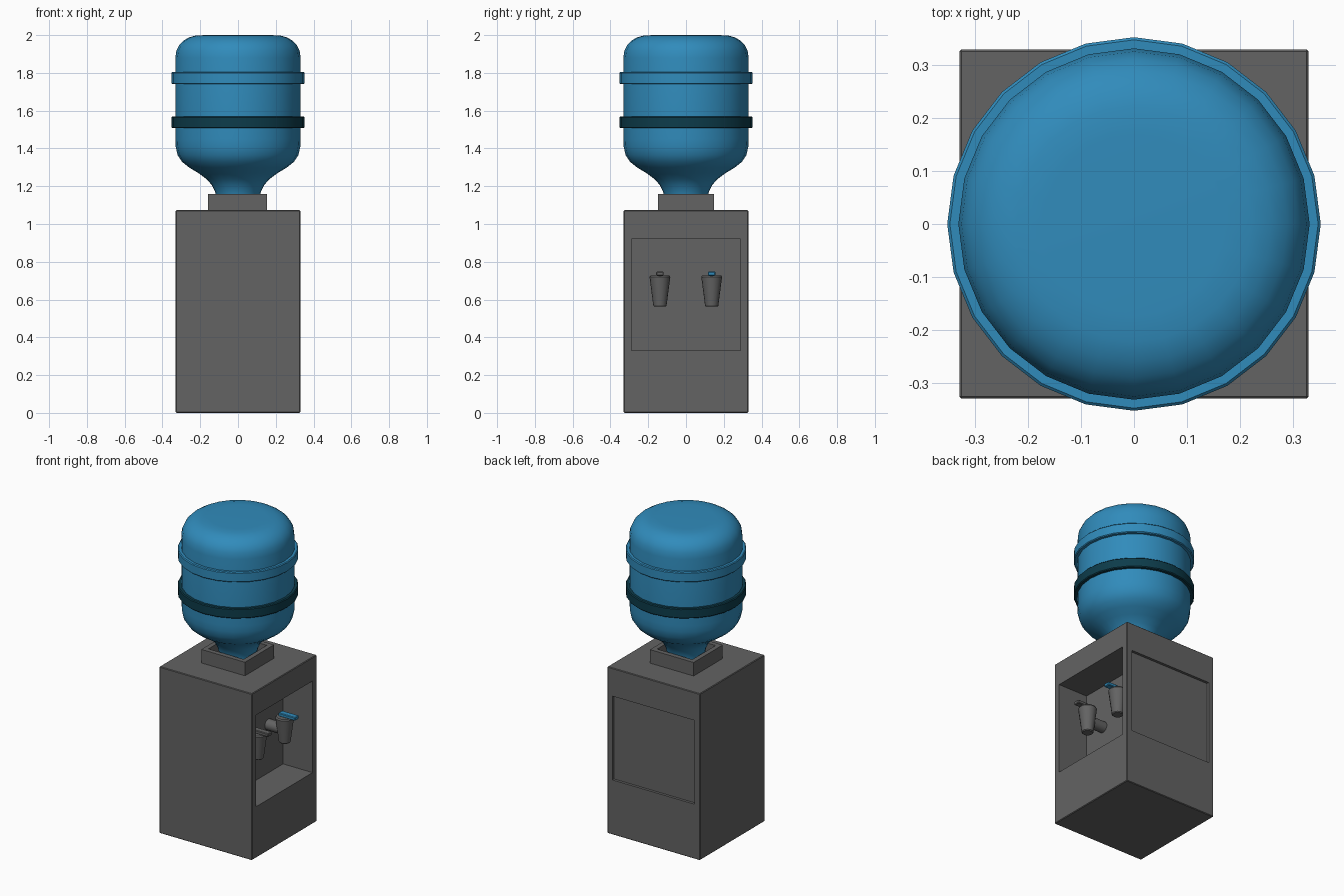
import bpy, bmesh, math
from mathutils import Matrix

if "Cube" in bpy.data.objects:
    bpy.data.objects.remove(bpy.data.objects["Cube"])


def mat(name, rgb):
    m = bpy.data.materials.new(name)
    m.diffuse_color = (*rgb, 1)
    m.use_nodes = True
    m.node_tree.nodes["Principled BSDF"].inputs["Base Color"].default_value = m.diffuse_color
    return m


GREY = mat("grey plastic", (0.125, 0.125, 0.125))
BLUE = mat("water blue", (0.03, 0.26, 0.5))
TEAL = mat("dark teal", (0.004, 0.045, 0.07))


def finish(name, bm, m, smooth=True):
    bmesh.ops.recalc_face_normals(bm, faces=bm.faces[:])
    me = bpy.data.meshes.new(name)
    bm.to_mesh(me)
    bm.free()
    me.materials.append(m)
    ob = bpy.data.objects.new(name, me)
    bpy.context.collection.objects.link(ob)
    bpy.ops.object.select_all(action='DESELECT')
    ob.select_set(True)
    bpy.context.view_layer.objects.active = ob
    if smooth:
        bpy.ops.object.shade_smooth_by_angle(angle=math.radians(35))
    return ob


def box(name, lo, hi, m, bevel=0.0):
    bm = bmesh.new()
    size = [b - a for a, b in zip(lo, hi)]
    mid = [(a + b) / 2 for a, b in zip(lo, hi)]
    bmesh.ops.create_cube(bm, size=1, matrix=Matrix.Translation(mid) @ Matrix.Diagonal((*size, 1)))
    if bevel:
        bmesh.ops.bevel(bm, geom=bm.edges[:], offset=bevel, segments=1, affect='EDGES')
    return finish(name, bm, m, False)


def lathe(name, profile, m, sides=24, matrix=Matrix(), closed=False):
    # revolve (radius, height) points; open profiles get flat end caps
    bm = bmesh.new()
    rings = [[bm.verts.new((r * math.cos(i * math.tau / sides), r * math.sin(i * math.tau / sides), z))
              for i in range(sides)] for r, z in profile]
    pairs = list(zip(rings, rings[1:] + rings[:1]))
    for a, b in (pairs if closed else pairs[:-1]):
        for i in range(sides):
            j = (i + 1) % sides
            bm.faces.new((a[i], a[j], b[j], b[i]))
    if not closed:
        bm.faces.new(rings[0][::-1])
        bm.faces.new(rings[-1])
    bm.transform(matrix)
    return finish(name, bm, m)


def cut(ob, lo, hi):
    cutter = box("cutter", lo, hi, GREY)
    cutter.hide_render = True
    mod = ob.modifiers.new("cut", 'BOOLEAN')
    mod.operation = 'DIFFERENCE'
    mod.solver = 'EXACT'
    mod.object = cutter
    bpy.context.view_layer.objects.active = ob
    bpy.ops.object.modifier_apply(modifier=mod.name)
    bpy.data.objects.remove(cutter)


# Cabinet with tap alcove on the right and shallow panel on the back
cabinet = box("cabinet", (-0.33, -0.33, 0), (0.33, 0.33, 1.073), GREY, 0.004)
cut(cabinet, (0.12, -0.288, 0.33), (0.5, 0.288, 0.92))
cut(cabinet, (-0.293, 0.313, 0.352), (0.293, 0.5, 0.892))

# Hollow square collar holding the bottle
collar = box("collar", (-0.158, -0.148, 1.065), (0.153, 0.148, 1.16), GREY)
cut(collar, (-0.128, -0.118, 1.078), (0.123, 0.118, 1.3))

# Bottle
lathe("bottle", [(0.11, 1.08), (0.113, 1.14), (0.121, 1.17), (0.14, 1.208), (0.167, 1.238), (0.21, 1.27),
                 (0.257, 1.298), (0.295, 1.328), (0.32, 1.365), (0.33, 1.41), (0.332, 1.45),
                 (0.332, 1.88), (0.326, 1.918), (0.312, 1.947), (0.29, 1.97), (0.26, 1.988),
                 (0.222, 1.998), (0.17, 2.0)], BLUE)

# Raised bands around the bottle
for name, lo, hi, m in (("upper_band", 1.74, 1.804, BLUE), ("lower_band", 1.507, 1.57, TEAL)):
    lathe(name, [(0.325, lo), (0.348, lo), (0.353, lo + 0.005), (0.353, hi - 0.005),
                 (0.348, hi), (0.325, hi)], m, closed=True)

# Taps: tapered spout, pipe to the alcove wall, lever on top
for side, y, m in (("left", -0.138, GREY), ("right", 0.136, BLUE)):
    lathe(side + "_spout", [(0.03, 0.562), (0.035, 0.567), (0.055, 0.72), (0.05, 0.728)], GREY, 16,
          Matrix.Translation((0.238, y, 0)))
    lathe(side + "_pipe", [(0.035, 0), (0.035, 0.13)], GREY, 16,
          Matrix.Translation((0.11, y, 0.643)) @ Matrix.Rotation(math.pi / 2, 4, 'Y'))
    box(side + "_lever", (0.205, y - 0.02, 0.726), (0.325, y + 0.02, 0.748), m, 0.004)
